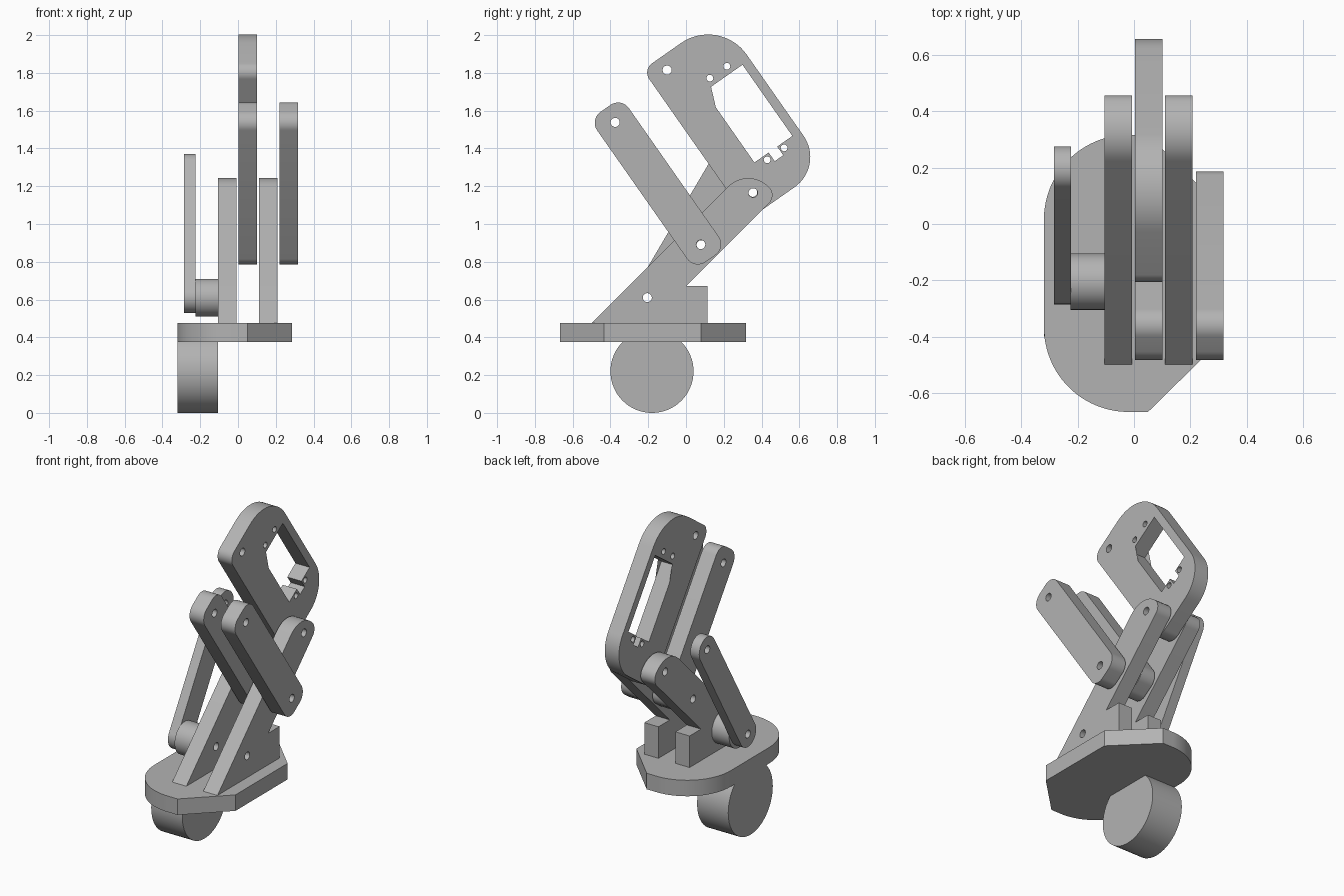
import bpy
import bmesh
from math import pi, cos, sin, radians
from mathutils import Vector, Matrix

cube = bpy.data.objects.get("Cube")
if cube:
    bpy.data.objects.remove(cube, do_unlink=True)

# One plain grey for every part
grey = bpy.data.materials.new("plain_grey")
grey.use_nodes = True
COLOUR = (0.45, 0.45, 0.45, 1)
grey.diffuse_color = COLOUR
grey.node_tree.nodes["Principled BSDF"].inputs["Base Color"].default_value = COLOUR

# Sideways parts: profile x, y become world y, z and thickness runs along world x
SIDEWAYS = Matrix(((0, 0, 1), (1, 0, 0), (0, 1, 0))).to_4x4()


def circle(centre, radius, steps=32):
    return [Vector(centre) + radius * Vector((cos(2 * pi * i / steps), sin(2 * pi * i / steps)))
            for i in range(steps)]


def rounded(corners, steps=12):
    """Outline of a polygon whose corners are (x, y, fillet radius)."""
    outline = []
    for i, (x, y, r) in enumerate(corners):
        p = Vector((x, y))
        if r == 0:
            outline.append(p)
            continue
        a = (Vector(corners[i - 1][:2]) - p).normalized()
        b = (Vector(corners[(i + 1) % len(corners)][:2]) - p).normalized()
        half = a.angle(b) / 2
        centre = p + (a + b).normalized() * r / sin(half)
        start = p + a * r / (sin(half) / cos(half)) - centre
        turn = (pi - 2 * half) * (1 if b.cross(a) > 0 else -1)
        for k in range(steps + 1):
            t = turn * k / steps
            outline.append(centre + Matrix.Rotation(t, 2) @ start)
    return outline


def plate(name, loops, low, high, frame=SIDEWAYS):
    """Extrude an outline, with any further loops as holes, from low to high."""
    curve = bpy.data.curves.new(name, "CURVE")
    curve.dimensions = "2D"
    curve.fill_mode = "BOTH"
    curve.extrude = (high - low) / 2
    for loop in loops:
        spline = curve.splines.new("POLY")
        spline.points.add(len(loop) - 1)
        for point, co in zip(spline.points, loop):
            point.co = (co.x, co.y, 0, 1)
        spline.use_cyclic_u = True
    obj = bpy.data.objects.new(name, curve)
    bpy.context.collection.objects.link(obj)
    bpy.ops.object.select_all(action="DESELECT")
    obj.select_set(True)
    bpy.context.view_layer.objects.active = obj
    bpy.ops.object.convert(target="MESH")
    obj = bpy.context.view_layer.objects.active
    mesh = obj.data
    mesh.transform(frame @ Matrix.Translation((0, 0, (low + high) / 2)))
    bm = bmesh.new()
    bm.from_mesh(mesh)
    bmesh.ops.remove_doubles(bm, verts=bm.verts, dist=0.0001)
    bmesh.ops.recalc_face_normals(bm, faces=bm.faces)
    bm.to_mesh(mesh)
    bm.free()
    mesh.materials.clear()
    mesh.materials.append(grey)
    bpy.ops.object.shade_smooth_by_angle(angle=radians(30))
    return obj


def placed(points, origin, degrees):
    """Turn and move an outline within its profile plane."""
    turn = Matrix.Rotation(radians(degrees), 2)
    return [Vector(origin) + turn @ p for p in points]


# Pivots, as (y, z)
shoulder = (-0.205, 0.61)
elbow = (0.08, 0.89)
wrist = (0.355, 1.165)
plate_top = (-0.10, 1.815)
link_top = (-0.375, 1.538)
PIN, SCREW = 0.024, 0.018
ARM, SLOPE = 0.79, -55

# Base plate: rounded on one side, chamfered on the other
base = rounded([(-0.32, -0.668, 0.3), (0.05, -0.668, 0), (0.287, -0.435, 0),
                (0.287, 0.08, 0), (0.05, 0.317, 0), (-0.32, 0.317, 0.3)], 24)
plate("base_plate", [base], 0.375, 0.475, Matrix.Identity(4))

# Drum under the base
plate("base_drum", [circle((-0.18, 0.22), 0.22, 64)], -0.32, -0.105)

# Two slanted brackets with a foot at the back
bracket = rounded([(-0.5, 0.475, 0), (-0.5, 0.4, 0), (0.115, 0.4, 0), (0.115, 0.672, 0),
                   (0.002, 0.672, 0), (0.4825, 1.1525, 0.06), (0.33, 1.305, 0.15)])
for side, low in (("right", -0.105), ("left", 0.11)):
    holes = [circle(p, PIN) for p in (shoulder, elbow, wrist)]
    plate(side + "_bracket", [bracket] + holes, low, low + 0.098)

# Crank hub and thin crank rod
plate("crank_hub", [circle(shoulder, 0.1, 48), circle(shoulder, PIN)], -0.225, -0.105)
rod = rounded([(-0.08, -0.08, 0.079), (0.87, -0.08, 0.079),
               (0.87, 0.08, 0.079), (-0.08, 0.08, 0.079)])
rod_loops = [rod, circle((0, 0), PIN), circle((ARM, 0), PIN)]
plate("crank_rod", [placed(l, shoulder, 59.5) for l in rod_loops], -0.285, -0.224)

# Two parallel links
link = rounded([(x, y, 0.07) for x, y in
                ((-0.09, -0.1025), (ARM + 0.09, -0.1025), (ARM + 0.09, 0.1025), (-0.09, 0.1025))])
link_loops = [link, circle((0, 0), PIN), circle((ARM, 0), PIN)]
for side, low in (("inner", 0.003), ("outer", 0.22)):
    plate(side + "_link", [placed(l, link_top, SLOPE) for l in link_loops], low, low + 0.098)

# Motor plate with window, cable notch and screw holes
motor = rounded([(-0.075, -0.105, 0.06), (0.895, -0.105, 0.08),
                 (0.895, 0.392, 0.195), (-0.075, 0.392, 0.25)], 16)
window = rounded([(x, y, 0) for x, y in
                  ((0.206, 0.098), (0.666, 0.098), (0.666, 0.19), (0.722, 0.19),
                   (0.722, 0.245), (0.666, 0.245), (0.666, 0.343), (0.206, 0.343))])
motor_loops = [motor, window, circle((0, 0), PIN), circle((ARM, 0), PIN)]
motor_loops += [circle((x, y), SCREW, 20) for x in (0.165, 0.693) for y in (0.161, 0.271)]
plate("motor_plate", [placed(l, plate_top, SLOPE) for l in motor_loops], 0.003, 0.101)
